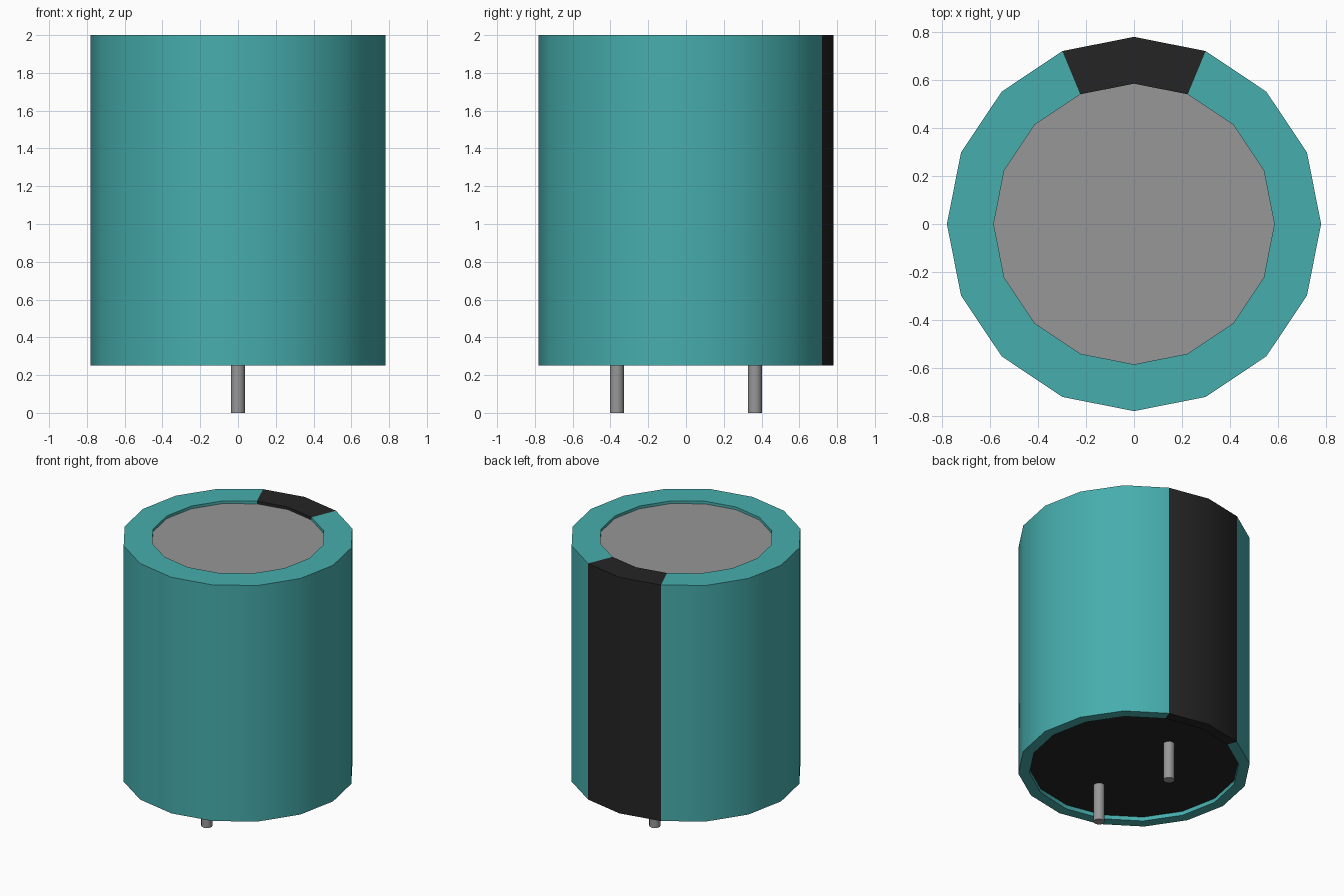
import bpy, bmesh, math

default = bpy.data.objects.get("Cube")
if default:
    bpy.data.objects.remove(default, do_unlink=True)

SIDES = 16
RADIUS = 0.78
TOP, BOTTOM = 2.0, 0.25
TOP_RECESS, BASE_RECESS = 0.02, 0.03
TOP_HOLE, BASE_HOLE = 0.585, 0.705


def material(name, rgb):
    mat = bpy.data.materials.new(name)
    mat.use_nodes = True
    color = (*rgb, 1.0)
    mat.diffuse_color = color
    mat.node_tree.nodes["Principled BSDF"].inputs["Base Color"].default_value = color
    return mat


teal = material("teal sleeve", (0.063, 0.42, 0.42))
black = material("black", (0.018, 0.018, 0.018))
grey = material("grey metal", (0.31, 0.31, 0.31))


def finish(name, bm, mats):
    mesh = bpy.data.meshes.new(name)
    bm.to_mesh(mesh)
    bm.free()
    obj = bpy.data.objects.new(name, mesh)
    bpy.context.collection.objects.link(obj)
    for mat in mats:
        mesh.materials.append(mat)
    bpy.ops.object.select_all(action="DESELECT")
    obj.select_set(True)
    bpy.context.view_layer.objects.active = obj
    bpy.ops.object.shade_smooth_by_angle(angle=math.radians(35))
    return obj


def ring(bm, radius, z, sides=SIDES, x=0, y=0):
    step = math.tau / sides
    return [bm.verts.new((x + radius * math.cos(i * step),
                          y + radius * math.sin(i * step), z)) for i in range(sides)]


def bridge(bm, low, high):
    n = len(low)
    return [bm.faces.new((low[i], low[(i + 1) % n], high[(i + 1) % n], high[i]))
            for i in range(n)]


# Sleeve: lathed shell with lips at both ends and a dark stripe at the back
bm = bmesh.new()
profile = [(BASE_HOLE, BOTTOM + BASE_RECESS), (BASE_HOLE, BOTTOM), (RADIUS, BOTTOM),
           (RADIUS, TOP), (TOP_HOLE, TOP), (TOP_HOLE, TOP - TOP_RECESS)]
rings = [ring(bm, r, z) for r, z in profile]
stripe = (SIDES // 4 - 1, SIDES // 4)
for low, high in zip(rings, rings[1:]):
    for i, face in enumerate(bridge(bm, low, high)):
        face.material_index = int(i in stripe)
finish("sleeve", bm, [teal, black])

# End discs set inside the lips
bm = bmesh.new()
bm.faces.new(ring(bm, TOP_HOLE, TOP - TOP_RECESS))
finish("top_disc", bm, [grey])

bm = bmesh.new()
bm.faces.new(ring(bm, BASE_HOLE, BOTTOM + BASE_RECESS)[::-1])
finish("base_disc", bm, [black])

# Two pin legs
for name, y in (("front_pin", -0.365), ("back_pin", 0.365)):
    bm = bmesh.new()
    low = ring(bm, 0.038, 0, 12, y=y)
    high = ring(bm, 0.038, BOTTOM + BASE_RECESS, 12, y=y)
    bridge(bm, low, high)
    bm.faces.new(low[::-1])
    finish(name, bm, [grey])
